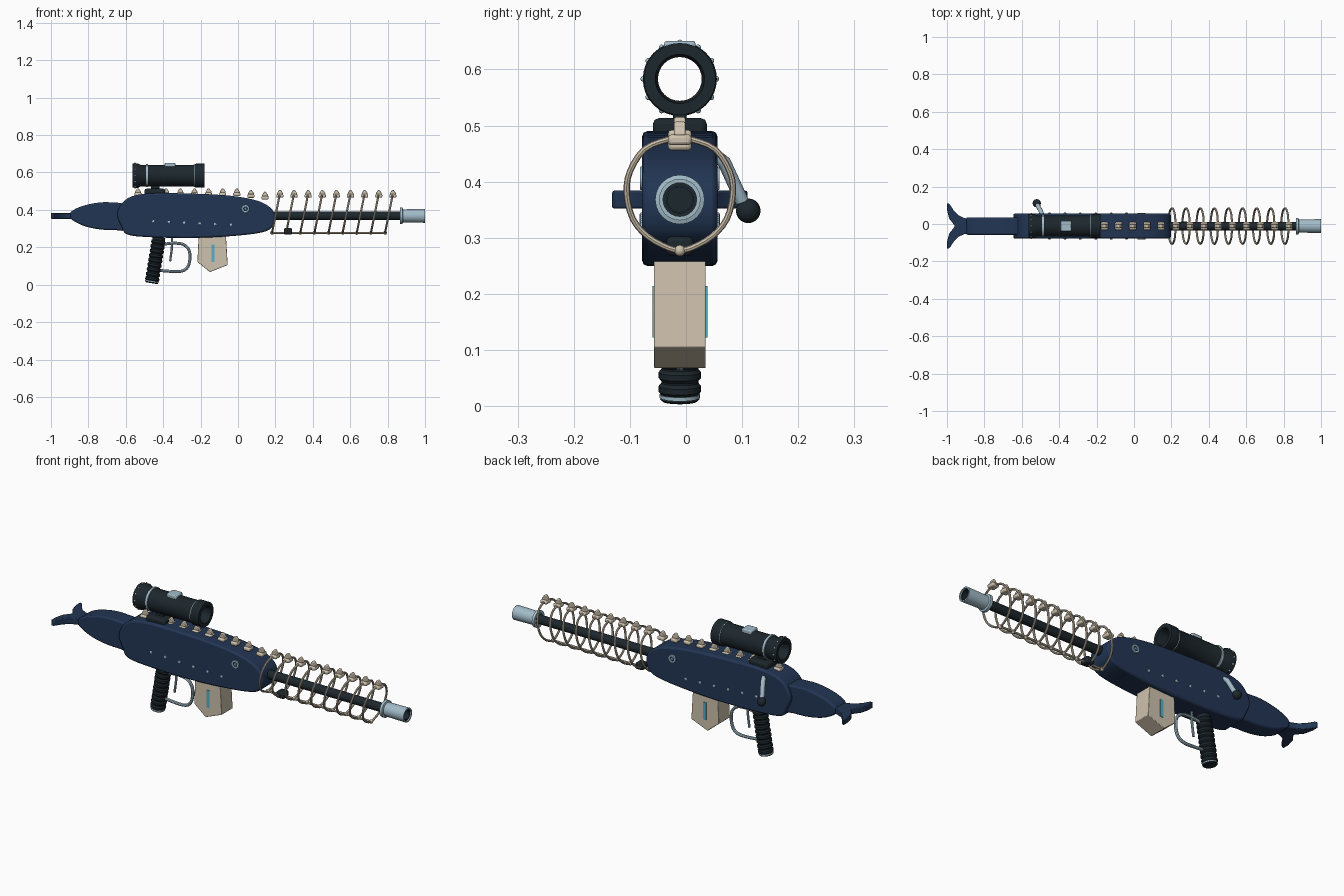
import bpy, bmesh, math
from mathutils import Vector

if "Cube" in bpy.data.objects:
    bpy.data.objects.remove(bpy.data.objects["Cube"])

Y0 = -0.011          # centre plane of the whole model
BZ = 0.368           # barrel axis height

def mat(name, c):
    m = bpy.data.materials.new(name)
    m.diffuse_color = (*c, 1)
    m.use_nodes = True
    m.node_tree.nodes["Principled BSDF"].inputs["Base Color"].default_value = m.diffuse_color
    return m

NAVY = mat("navy", (0.016, 0.036, 0.088))
DARK = mat("charcoal", (0.012, 0.020, 0.026))
STEEL = mat("pale steel", (0.36, 0.50, 0.58))
BONE = mat("bone", (0.62, 0.54, 0.42))
BLUE = mat("bright blue", (0.10, 0.42, 0.56))

def finish(name, bm, material, bevel=0, smooth=True):
    bmesh.ops.recalc_face_normals(bm, faces=bm.faces)
    me = bpy.data.meshes.new(name)
    bm.to_mesh(me)
    bm.free()
    me.materials.append(material)
    ob = bpy.data.objects.new(name, me)
    bpy.context.collection.objects.link(ob)
    if bevel:
        b = ob.modifiers.new("bevel", 'BEVEL')
        b.width, b.segments, b.limit_method = bevel, 2, 'ANGLE'
        b.angle_limit = math.radians(40)
    if smooth:
        bpy.ops.object.select_all(action='DESELECT')
        ob.select_set(True)
        bpy.context.view_layer.objects.active = ob
        bpy.ops.object.shade_smooth_by_angle(angle=math.radians(35))
    return ob

def spline(pts, n=5, closed=True):
    """Catmull-Rom points through a few control points."""
    out, P, k = [], [Vector(p) for p in pts], len(pts)
    for i in range(k if closed else k - 1):
        if closed:
            a, b, c, d = (P[(i + j) % k] for j in (-1, 0, 1, 2))
        else:
            a, b, c, d = (P[min(max(i + j, 0), k - 1)] for j in (-1, 0, 1, 2))
        for s in range(n):
            t = s / n
            out.append(0.5 * (2*b + (c - a)*t + (2*a - 5*b + 4*c - d)*t*t + (3*b - a - 3*c + d)*t**3))
    if not closed:
        out.append(P[-1])
    return out

def slab(name, pts, half, material, axis='y', mid=Y0, bevel=0):
    """Extrude an outline: (x, z) along y, or (x, y) along z."""
    bm = bmesh.new()
    put = (lambda p, d: (p[0], mid + d, p[1])) if axis == 'y' else (lambda p, d: (p[0], p[1], mid + d))
    a = [bm.verts.new(put(p, -half)) for p in pts]
    b = [bm.verts.new(put(p, half)) for p in pts]
    bm.faces.new(a)
    bm.faces.new(b[::-1])
    for i in range(len(pts)):
        j = (i + 1) % len(pts)
        bm.faces.new((a[i], a[j], b[j], b[i]))
    return finish(name, bm, material, bevel)

def box(name, x, y, z, material, bevel=0.004):
    return slab(name, [(x[0], z[0]), (x[1], z[0]), (x[1], z[1]), (x[0], z[1])],
                (y[1] - y[0]) / 2, material, mid=(y[0] + y[1]) / 2, bevel=bevel)

def lathe(name, prof, start, direction, material, seg=24, closed=False):
    """Revolve (distance, radius) points about an axis."""
    q = Vector(direction).normalized().to_track_quat('Z', 'Y')
    bm = bmesh.new()
    rings = [[bm.verts.new(Vector(start) + q @ Vector((max(r, 1e-5) * math.cos(2*math.pi*i/seg),
              max(r, 1e-5) * math.sin(2*math.pi*i/seg), d))) for i in range(seg)] for d, r in prof]
    pairs = list(zip(rings, rings[1:])) + ([(rings[-1], rings[0])] if closed else [])
    for a, b in pairs:
        for i in range(seg):
            j = (i + 1) % seg
            bm.faces.new((a[i], a[j], b[j], b[i]))
    if not closed:
        bm.faces.new(rings[0])
        bm.faces.new(rings[-1])
    return finish(name, bm, material)

def tube(name, pts, r, material, seg=8):
    """Round tube along a path."""
    bm, rings, P = bmesh.new(), [], [Vector(p) for p in pts]
    for i, p in enumerate(P):
        t = (P[min(i + 1, len(P) - 1)] - P[max(i - 1, 0)]).normalized()
        u = t.cross(Vector((1, 0, 0)) if abs(t.x) < 0.7 else Vector((0, 1, 0)))
        if abs(t.y) < 1e-6 and abs(P[0].y - P[-1].y) < 1e-6:
            u = Vector((0, 1, 0))
        u.normalize()
        v = t.cross(u)
        rings.append([bm.verts.new(p + r * (math.cos(2*math.pi*k/seg) * u + math.sin(2*math.pi*k/seg) * v))
                      for k in range(seg)])
    for a, b in zip(rings, rings[1:]):
        for i in range(seg):
            j = (i + 1) % seg
            bm.faces.new((a[i], a[j], b[j], b[i]))
    bm.faces.new(rings[0])
    bm.faces.new(rings[-1])
    return finish(name, bm, material)

def ball(name, c, r, material):
    bm = bmesh.new()
    bmesh.ops.create_uvsphere(bm, u_segments=16, v_segments=10, radius=r)
    bmesh.ops.translate(bm, verts=bm.verts, vec=c)
    return finish(name, bm, material)

# Fish-shaped body, rear body and tail fin
slab("body", spline([(-0.645, 0.385), (-0.59, 0.462), (-0.47, 0.488), (-0.25, 0.487), (-0.045, 0.476),
     (0.10, 0.450), (0.175, 0.41), (0.197, 0.36), (0.18, 0.305), (0.115, 0.277), (-0.045, 0.259),
     (-0.25, 0.25), (-0.47, 0.254), (-0.59, 0.268), (-0.622, 0.31)]), 0.067, NAVY, bevel=0.009)
slab("rear_body", spline([(-0.60, 0.42), (-0.68, 0.44), (-0.76, 0.437), (-0.84, 0.418), (-0.89, 0.392),
     (-0.897, 0.37), (-0.885, 0.345), (-0.82, 0.313), (-0.74, 0.296), (-0.66, 0.292), (-0.60, 0.30)]),
     0.047, NAVY, bevel=0.008)
half_fin = [(-0.88, 0.04), (-0.905, 0.042), (-0.94, 0.058), (-0.965, 0.085), (-0.986, 0.118), (-1.0, 0.122),
            (-1.0, 0.085), (-0.988, 0.04), (-0.957, 0.0)]
slab("tail_fin", [(x, Y0 + y) for x, y in half_fin] + [(x, Y0 - y) for x, y in half_fin[-2::-1]],
     0.016, NAVY, axis='z', mid=BZ, bevel=0.004)

# Rivets and eyes on both sides
for s in (-1, 1):
    side = Y0 + s * 0.066
    for i in range(6):
        lathe("rivet", [(0, 0.008), (0.004, 0.007), (0.006, 0.003)],
              (-0.452 + 0.0825 * i, side, 0.338 - 0.0035 * i), (0, s, 0), STEEL, 10)
    lathe("eye_ring", [(0, 0.022), (0.005, 0.020), (0.005, 0.013), (0, 0.013)],
          (0.04, side, 0.406), (0, s, 0), STEEL, 16, closed=True)
    lathe("eye_pupil", [(0, 0.008), (0.005, 0.006)], (0.04, side, 0.406), (0, s, 0), BLUE, 10)

# Barrel and hollow muzzle
lathe("barrel", [(0, 0.023), (0.72, 0.023)], (0.17, Y0, BZ), (1, 0, 0), DARK)
lathe("muzzle", [(0, 0.044), (0.014, 0.044), (0.017, 0.035), (0.135, 0.037), (0.135, 0.030), (0, 0.030)],
      (0.865, Y0, BZ), (1, 0, 0), STEEL, closed=True)
lathe("muzzle_lining", [(0.02, 0.031), (0.128, 0.031), (0.128, 0.024), (0.02, 0.024)],
      (0.865, Y0, BZ), (1, 0, 0), DARK, closed=True)

# Vertebrae along the spine, ribs around the barrel
def vertebra(x, z):
    box("vertebra", (x - 0.019, x + 0.019), (Y0 - 0.021, Y0 + 0.021), (z, z + 0.019), BONE, 0.006)
    slab("vertebra_spine", [(x - 0.017, z + 0.017), (x + 0.017, z + 0.017), (x + 0.015, z + 0.026),
         (x + 0.004, z + 0.042), (x - 0.004, z + 0.042), (x - 0.013, z + 0.028)], 0.010, BONE, bevel=0.003)

body_top = lambda x: 0.473 if x < 0 else 0.473 - 0.12 * x
for i in range(10):
    x = -0.535 + 0.0755 * i
    vertebra(x, body_top(x))
rib = [(0.0, 0.476), (0.021, 0.475), (0.0625, 0.458), (0.089, 0.418), (0.0946, 0.379), (0.084, 0.334),
       (0.057, 0.302), (0.021, 0.282), (0.0, 0.277)]
for i in range(9):
    x = 0.222 + 0.0755 * i
    vertebra(x + 0.002, 0.465)
    for s in (-1, 1):
        tube("rib", spline([(x - 0.2 * (0.477 - z), Y0 + s * d, z) for d, z in rib], 3, False), 0.0055, BONE)
    ball("rib_joint", (x - 0.04, Y0, 0.277), 0.010, BONE)
tube("lower_rail", [(0.18, Y0, 0.277), (0.787, Y0, 0.277)], 0.006, BONE)
box("rail_clamp", (0.245, 0.29), (Y0 - 0.024, Y0 + 0.024), (0.268, 0.302), DARK, 0.008)

# Open scope with bands, studs, adjuster and mount
lathe("scope", [(0, 0.064), (0.03, 0.066), (0.045, 0.057), (0.325, 0.057), (0.34, 0.064), (0.385, 0.064),
      (0.385, 0.044), (0.36, 0.039), (0.02, 0.039), (0, 0.046)], (-0.565, Y0, 0.583), (1, 0, 0), DARK, 32, True)
for x in (-0.492, -0.232):
    lathe("scope_band", [(0, 0.062), (0.011, 0.062), (0.011, 0.05), (0, 0.05)],
          (x, Y0, 0.583), (1, 0, 0), STEEL, 32, True)
for i in range(12):
    a = 2 * math.pi * i / 12
    ball("scope_stud", (-0.55, Y0 + 0.065 * math.cos(a), 0.583 + 0.065 * math.sin(a)), 0.005, STEEL)
box("scope_adjuster", (-0.392, -0.335), (Y0 - 0.028, Y0 + 0.028), (0.625, 0.651), STEEL, 0.005)
box("scope_mount", (-0.50, -0.39), (Y0 - 0.048, Y0 + 0.048), (0.475, 0.513), DARK, 0.010)
box("scope_post", (-0.465, -0.42), (Y0 - 0.012, Y0 + 0.012), (0.50, 0.535), DARK, 0.003)

# Bolt handle on the far side
tube("bolt_shaft", [(-0.49, 0.045, 0.452), (-0.498, 0.068, 0.435), (-0.515, 0.100, 0.365)], 0.012, STEEL, 12)
ball("bolt_knob", (-0.52, 0.111, 0.348), 0.022, DARK)

# Ribbed grip with end band
grip = [(0, 0.030), (0.004, 0.035)]
for i in range(9):
    d = 0.012 + 0.025 * i
    grip += [(d, 0.033), (d + 0.006, 0.038), (d + 0.016, 0.038), (d + 0.022, 0.033)]
gdir = Vector((0.04, 0, 0.245)).normalized()
gbase = Vector((-0.462, Y0, 0.008))
lathe("grip", grip + [(0.25, 0.034)], gbase, gdir, DARK)
lathe("grip_band", [(0, 0.036), (0.006, 0.036), (0.006, 0.03), (0, 0.03)], gbase + gdir * 0.007, gdir, STEEL, 24, True)

# Trigger guard and trigger
tube("trigger_guard", spline([(x, Y0, z) for x, z in [(-0.43, 0.205), (-0.40, 0.215), (-0.35, 0.222), (-0.295, 0.216),
     (-0.262, 0.185), (-0.258, 0.13), (-0.275, 0.087), (-0.32, 0.07), (-0.43, 0.077)]], 4, False), 0.008, STEEL)
tube("trigger", [(-0.352, Y0, 0.255), (-0.354, Y0, 0.19), (-0.363, Y0, 0.125)], 0.006, STEEL)

# Magazine with inlaid stripes
slab("magazine", [(-0.21, 0.27), (-0.065, 0.27), (-0.055, 0.105), (-0.15, 0.067), (-0.217, 0.122)],
     0.046, BONE, bevel=0.002)
for s in (-1, 1):
    y = Y0 + s * 0.047
    box("magazine_stripe", (-0.143, -0.126), (y - 0.002, y + 0.002), (0.122, 0.214), BLUE, 0)
